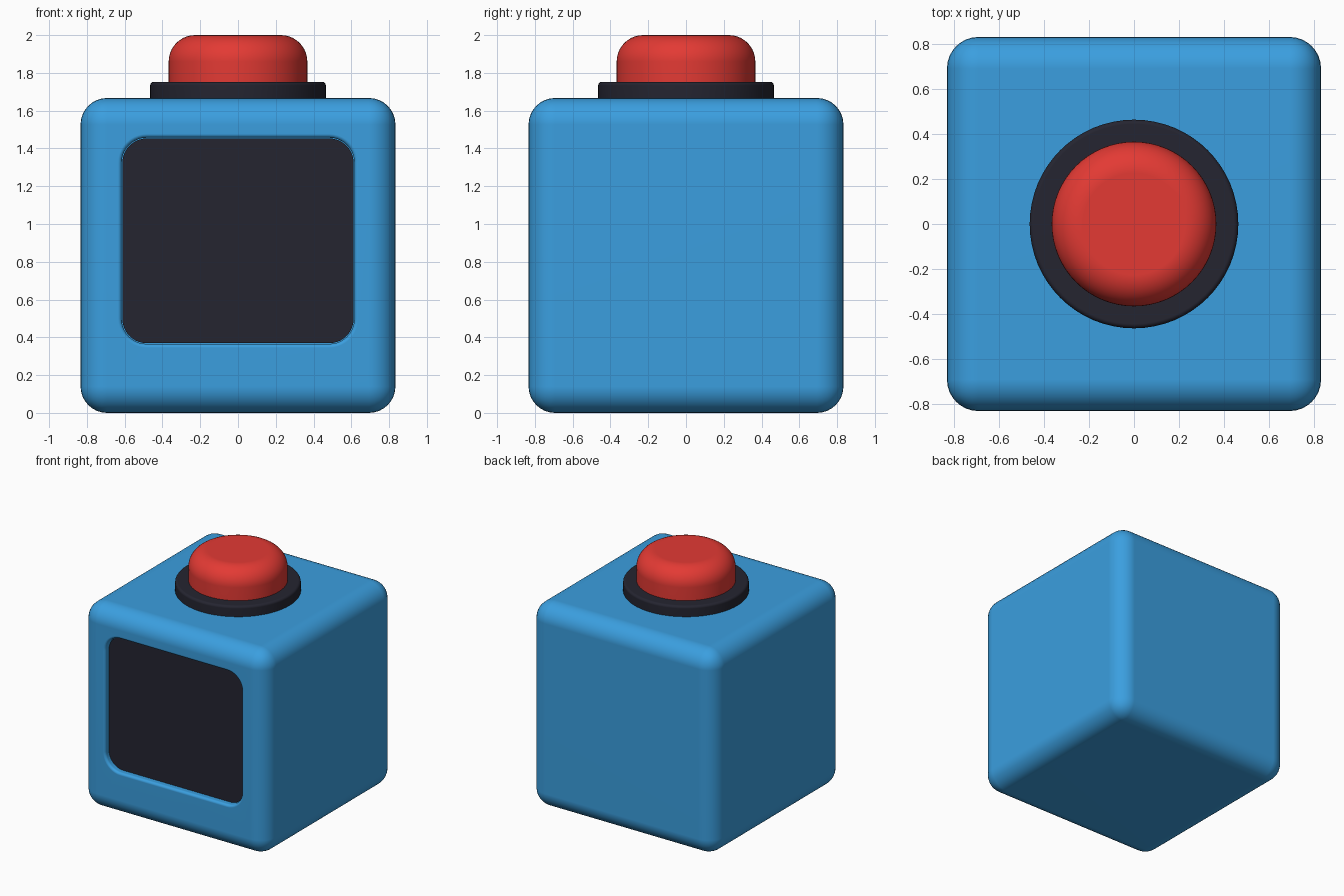
import bpy, bmesh
from math import sin, cos, pi, radians
from mathutils import Vector

default = bpy.data.objects.get("Cube")
if default:
    bpy.data.objects.remove(default, do_unlink=True)

SIZE = 1.667          # edge of the body cube
HALF = SIZE / 2


def material(name, r, g, b):
    m = bpy.data.materials.new(name)
    m.use_nodes = True
    m.diffuse_color = (r, g, b, 1)
    bsdf = next(n for n in m.node_tree.nodes if n.type == 'BSDF_PRINCIPLED')
    bsdf.inputs["Base Color"].default_value = (r, g, b, 1)
    return m


blue = material("blue", 0.043, 0.345, 0.74)
red = material("red", 0.77, 0.042, 0.034)
charcoal = material("charcoal", 0.018, 0.018, 0.030)


def make_object(name, bm, mat):
    bmesh.ops.recalc_face_normals(bm, faces=bm.faces)
    mesh = bpy.data.meshes.new(name)
    bm.to_mesh(mesh)
    bm.free()
    mesh.materials.append(mat)
    obj = bpy.data.objects.new(name, mesh)
    bpy.context.collection.objects.link(obj)
    return obj


def activate(obj):
    bpy.ops.object.select_all(action='DESELECT')
    obj.select_set(True)
    bpy.context.view_layer.objects.active = obj


def finish(obj):
    activate(obj)
    bpy.ops.object.shade_smooth_by_angle(angle=radians(35))
    obj.modifiers.new("weighted_normals", 'WEIGHTED_NORMAL').keep_sharp = True


def loft(name, rings, mat):
    """Join closed rings of points into a capped solid."""
    bm = bmesh.new()
    loops = [[bm.verts.new(p) for p in ring] for ring in rings]
    for a, b in zip(loops, loops[1:]):
        for i in range(len(a)):
            j = (i + 1) % len(a)
            bm.faces.new((a[i], a[j], b[j], b[i]))
    bm.faces.new(loops[0])
    bm.faces.new(loops[-1])
    return make_object(name, bm, mat)


def circle(radius, z, sides=64):
    return [Vector((radius * cos(2 * pi * i / sides),
                    radius * sin(2 * pi * i / sides), z)) for i in range(sides)]


def rounded_rect(grow, y, steps=10):
    """Screen outline in the xz plane, offset outward by grow."""
    half_w, half_h, radius, mid_z = 0.613, 0.543, 0.13, 0.911
    points = []
    for quarter, (sx, sz) in enumerate([(1, 1), (-1, 1), (-1, -1), (1, -1)]):
        for k in range(steps + 1):
            a = (quarter + k / steps) * pi / 2
            points.append(Vector((sx * (half_w - radius) + (radius + grow) * cos(a), y,
                                  mid_z + sz * (half_h - radius) + (radius + grow) * sin(a))))
    return points


def puck(name, radius, bottom, top, fillet, steps, mat):
    """Upright disc with a rounded top edge."""
    rings = [circle(radius, bottom)]
    for k in range(steps + 1):
        a = k / steps * pi / 2
        rings.append(circle(radius - fillet + fillet * cos(a),
                            top - fillet + fillet * sin(a)))
    finish(loft(name, rings, mat))


# Body: rounded cube
bm = bmesh.new()
bmesh.ops.create_cube(bm, size=SIZE)
bmesh.ops.translate(bm, vec=(0, 0, HALF), verts=bm.verts)
bmesh.ops.bevel(bm, geom=bm.edges[:], offset=0.14, segments=8,
                profile=0.5, affect='EDGES')
body = make_object("body", bm, blue)

# Screen recess with a rounded lip, cut into the front
LIP, FLOOR = 0.02, -HALF + 0.07
rings = [rounded_rect(LIP, -HALF - 0.05)]
for k in range(6):
    a = k / 5 * pi / 2
    rings.append(rounded_rect(LIP * (1 - sin(a)) + 0.003, -HALF + LIP * (1 - cos(a))))
rings.append(rounded_rect(0.003, FLOOR))
cutter = loft("recess_cutter", rings, blue)
cutter.hide_render = True

cut = body.modifiers.new("recess", 'BOOLEAN')
cut.operation = 'DIFFERENCE'
cut.solver = 'EXACT'
cut.object = cutter
activate(body)
bpy.ops.object.modifier_apply(modifier=cut.name)
bpy.data.objects.remove(cutter, do_unlink=True)
finish(body)

# Screen panel seated in the recess
finish(loft("screen", [rounded_rect(-0.001, FLOOR + 0.01),
                       rounded_rect(-0.001, -HALF + 0.045)], charcoal))

# Push button and its collar
puck("button_collar", 0.465, SIZE - 0.01, 1.753, 0.02, 4, charcoal)
puck("button", 0.367, 1.74, 2.0, 0.14, 10, red)
